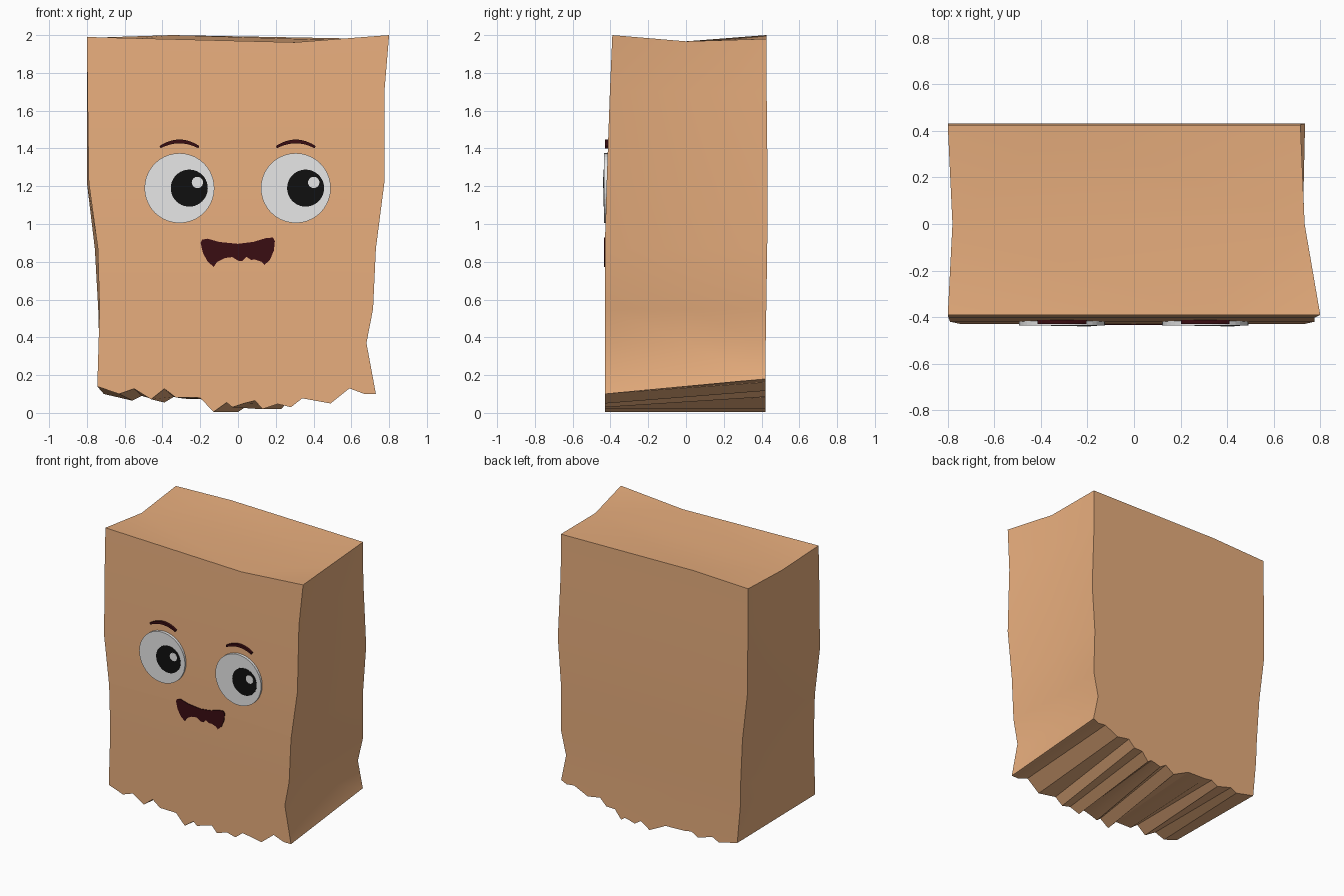
import bpy, bmesh, math

if "Cube" in bpy.data.objects:
    bpy.data.objects.remove(bpy.data.objects["Cube"])


def mat(name, rgb):
    m = bpy.data.materials.new(name)
    m.diffuse_color = (*rgb, 1)
    m.use_nodes = True
    m.node_tree.nodes["Principled BSDF"].inputs["Base Color"].default_value = m.diffuse_color
    return m


PAPER = mat("brown paper", (0.80, 0.42, 0.205))
WHITE = mat("eye white", (0.80, 0.80, 0.80))
BLACK = mat("pupil black", (0.005, 0.005, 0.005))
MAROON = mat("dark maroon", (0.042, 0.004, 0.006))


def finish(bm, name, material):
    bmesh.ops.recalc_face_normals(bm, faces=bm.faces)
    me = bpy.data.meshes.new(name)
    bm.to_mesh(me)
    bm.free()
    me.materials.append(material)
    ob = bpy.data.objects.new(name, me)
    bpy.context.collection.objects.link(ob)
    return ob


def smooth(ob, angle):
    bpy.ops.object.select_all(action='DESELECT')
    ob.select_set(True)
    bpy.context.view_layer.objects.active = ob
    bpy.ops.object.shade_smooth_by_angle(angle=math.radians(angle))


def plate(name, outline, front, back, material):
    """Flat xz outline given thickness along y."""
    bm = bmesh.new()
    a = [bm.verts.new((x, front, z)) for x, z in outline]
    b = [bm.verts.new((x, back, z)) for x, z in outline]
    n = len(a)
    bm.faces.new(a)
    bm.faces.new(b[::-1])
    for i in range(n):
        bm.faces.new((a[i], b[i], b[(i + 1) % n], a[(i + 1) % n]))
    return finish(bm, name, material)


def circle(cx, cz, r, n=40):
    return [(cx + r * math.cos(2 * math.pi * i / n), cz + r * math.sin(2 * math.pi * i / n))
            for i in range(n)]


# --- paper bag: crumpled rings; z, front y, back y, then x of
# front left, front right, right middle, back right, back left, left middle
ROWS = [
    (1.98, -0.39, 0.425, -0.80, 0.80, 0.733, 0.715, -0.80, -0.78),
    (1.70, -0.403, 0.427, -0.797, 0.775, 0.725, 0.715, -0.80, -0.775),
    (1.22, -0.42, 0.432, -0.79, 0.775, 0.725, 0.735, -0.80, -0.77),
    (0.87, -0.43, 0.43, -0.742, 0.73, 0.70, 0.71, -0.758, -0.74),
    (0.55, -0.43, 0.425, -0.733, 0.715, 0.685, 0.715, -0.74, -0.72),
    (0.37, -0.43, 0.422, -0.738, 0.68, 0.645, 0.675, -0.735, -0.71),
]
# top rim heights in ring order
TOP_Z = [1.99, 1.962, 2.0, 1.967, 1.98, 2.0, 1.985, 1.955]
# torn lower edge: front x, z and back x, z
TORN = [
    (-.745, .14, -.71, .10), (-.63, .10, -.56, .065), (-.55, .128, -.51, .09),
    (-.46, .072, -.39, .055), (-.39, .128, -.34, .085), (-.33, .082, -.28, .075),
    (-.20, .08, -.13, .07), (-.13, .005, 0, .005), (-.06, .055, .07, .052),
    (-.03, .03, .12, .02), (.03, .05, .17, .035), (.09, .065, .20, .04),
    (.13, .02, .23, .02), (.21, .047, .28, .083), (.28, .03, .35, .085),
    (.34, .077, .40, .135), (.49, .05, .50, .117), (.59, .13, .61, .168),
    (.67, .10, .67, .16), (.73, .10, .715, .18),
]
bm = bmesh.new()
rings = []
for k, (z, yf, yb, fl, fr, rm, br, bl, lm) in enumerate(ROWS):
    pts = [(fl, yf), (.3, yf), (fr, yf), (rm, 0), (br, yb), (-.35, yb), (bl, yb), (lm, 0)]
    rings.append([bm.verts.new((x, y, TOP_Z[i] if k == 0 else z)) for i, (x, y) in enumerate(pts)])
for a, b in zip(rings, rings[1:]):
    for i in range(8):
        j = (i + 1) % 8
        bm.faces.new((a[i], b[i], b[j], a[j]))
# folded top
FL, FM, FR, RM, BR, BM, BL, LM = rings[0]
for tri in ((FL, FM, LM), (FM, RM, LM), (FM, FR, RM), (RM, BR, BM), (RM, BM, LM), (BM, BL, LM)):
    bm.faces.new(tri)
# torn bottom
front = [bm.verts.new((t[0], -.43, t[1])) for t in TORN]
back = [bm.verts.new((t[2], .422, t[3])) for t in TORN]
FL, FM, FR, RM, BR, BM, BL, LM = rings[-1]
bm.faces.new([FR, FM, FL] + front)
bm.faces.new([BR, BM, BL] + back)
for i in range(len(TORN) - 1):
    bm.faces.new((front[i], front[i + 1], back[i + 1], back[i]))
for f, m, b, e in ((FR, RM, BR, -1), (FL, LM, BL, 0)):
    bm.faces.new((f, m, front[e]))
    bm.faces.new((m, back[e], front[e]))
    bm.faces.new((m, b, back[e]))
smooth(finish(bm, "paper_bag", PAPER), 30)

# --- eyes and brows, both looking the same way
for side, cx in (("left", -0.31), ("right", 0.306)):
    plate(side + "_eye", circle(cx, 1.19, .185), -.435, -.405, WHITE)
    plate(side + "_pupil", circle(cx + .052, 1.19, .098), -.438, -.434, BLACK)
    plate(side + "_glint", circle(cx + .095, 1.22, .03, 24), -.440, -.437, WHITE)
    upper, lower = [], []
    for i in range(13):
        t = i / 6 - 1
        z = 1.407 + .03 * (1 - t * t)
        w = .006 + .004 * (1 - t * t)
        upper.append((cx + .105 * t, z + w))
        lower.append((cx + .100 * t, z - w))
    plate(side + "_brow", upper + lower[::-1], -.43, -.405, MAROON)

# --- fanged mouth
MOUTH = [(-.198, .90), (-.19, .917), (-.16, .922), (-.10, .905), (0, .895), (.08, .905),
         (.15, .926), (.185, .928), (.195, .91), (.19, .86), (.17, .812), (.14, .783),
         (.125, .80), (.09, .812), (.07, .81), (.045, .826), (.02, .803), (0, .806),
         (-.03, .825), (-.07, .82), (-.11, .80), (-.128, .773), (-.16, .80), (-.185, .845)]
plate("mouth", MOUTH, -.434, -.426, MAROON)
